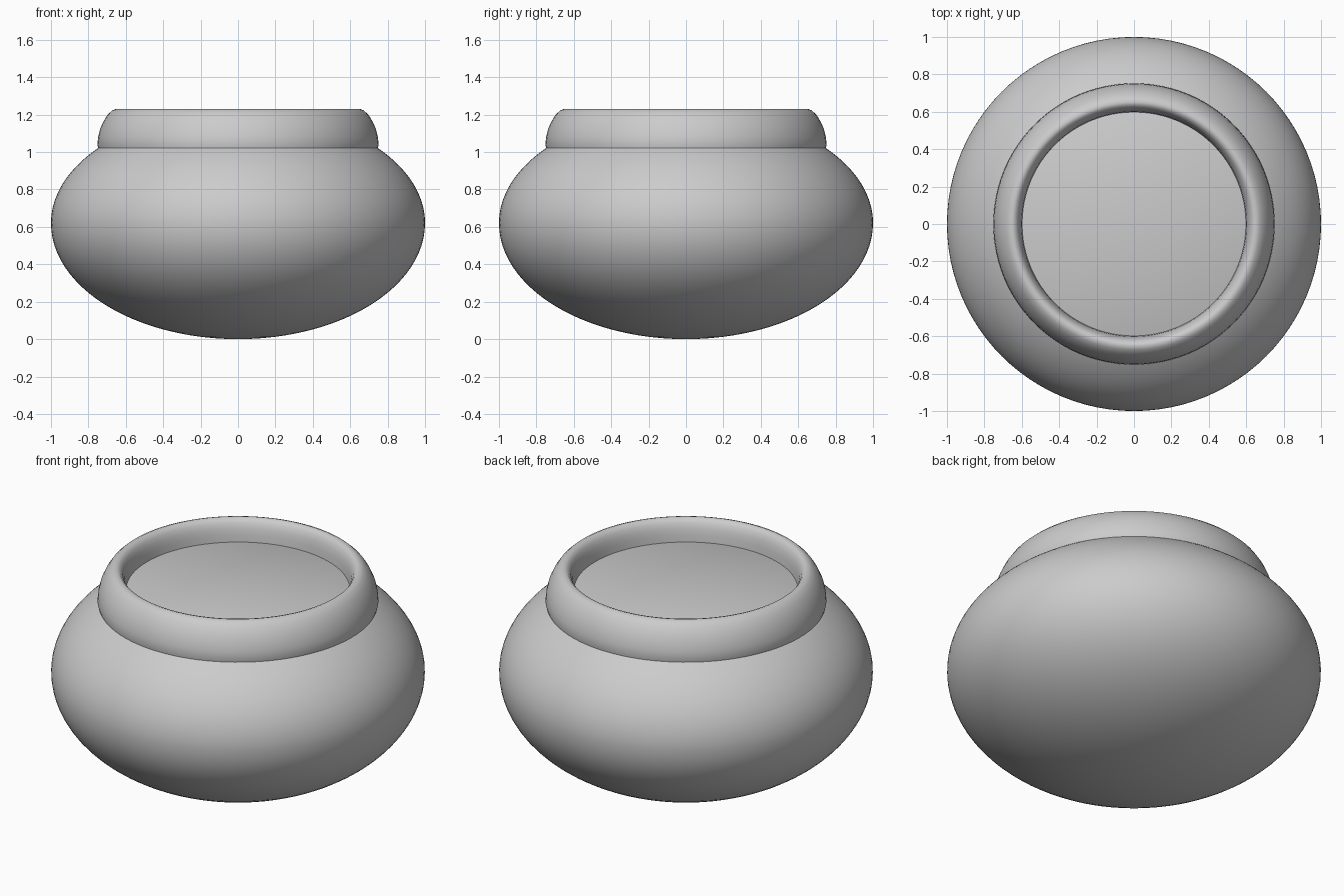
import bpy, bmesh
from math import sin, cos, pi, radians, acos

if "Cube" in bpy.data.objects:
    bpy.data.objects.remove(bpy.data.objects["Cube"])

SEGMENTS = 96


def lathe(name, profile):
    """Revolve an (r, z) profile, listed bottom to top on the outside, around z."""
    bm = bmesh.new()
    rings = []
    for r, z in profile:
        if r < 1e-5:
            rings.append([bm.verts.new((0, 0, z))] * SEGMENTS)
        else:
            rings.append([bm.verts.new((r * cos(2 * pi * i / SEGMENTS),
                                        r * sin(2 * pi * i / SEGMENTS), z))
                          for i in range(SEGMENTS)])
    for a, b in zip(rings, rings[1:]):
        for i in range(SEGMENTS):
            j = (i + 1) % SEGMENTS
            corners = list(dict.fromkeys((a[i], a[j], b[j], b[i])))
            bm.faces.new(corners)
    mesh = bpy.data.meshes.new(name)
    bm.to_mesh(mesh)
    bm.free()
    obj = bpy.data.objects.new(name, mesh)
    bpy.context.collection.objects.link(obj)
    bpy.ops.object.select_all(action='DESELECT')
    obj.select_set(True)
    bpy.context.view_layer.objects.active = obj
    bpy.ops.object.shade_smooth_by_angle(angle=radians(40))
    return obj


# Squashed round body, cut flat at the mouth
MID_Z, LOWER, UPPER, MOUTH = 0.62, 0.62, 0.605, 0.60
end = acos(MOUTH)
steps = 24
body = [(cos(t), MID_Z + LOWER * sin(t))
        for t in (-pi / 2 + pi / 2 * i / steps for i in range(steps + 1))]
body += [(cos(t), MID_Z + UPPER * sin(t))
         for t in (end * i / steps for i in range(1, steps + 1))]
body.append((0, body[-1][1]))
lathe("pot_body", body)

# Rounded collar around the mouth
lathe("collar", [(0.745, 1.01), (0.752, 1.04), (0.748, 1.08), (0.737, 1.125),
                 (0.718, 1.167), (0.695, 1.202), (0.672, 1.223), (0.652, 1.231),
                 (0.635, 1.226), (0.620, 1.208), (0.609, 1.18), (0.602, 1.145),
                 (0.598, 1.10)])
